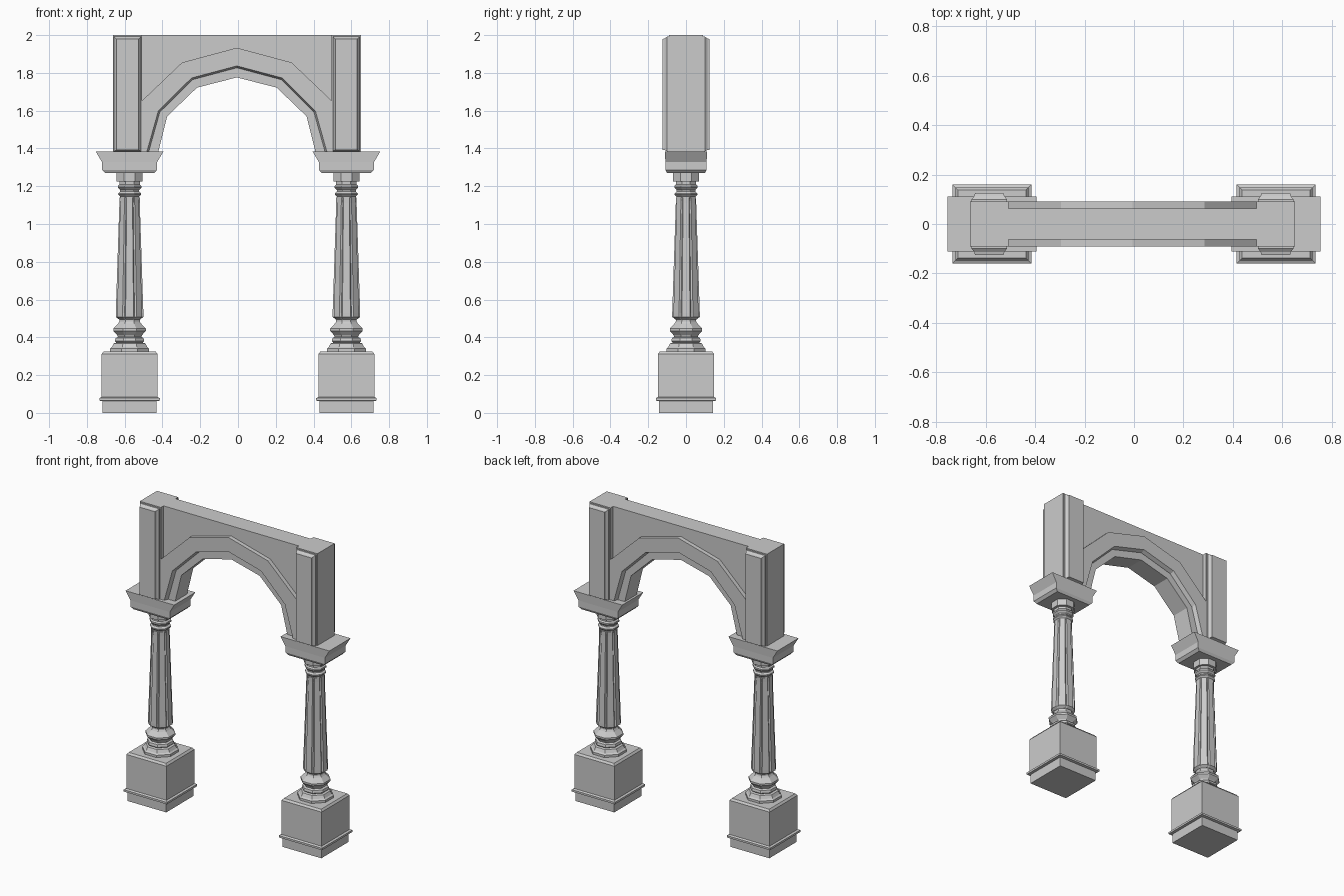
import bpy, bmesh
from math import cos, sin, pi, radians

if "Cube" in bpy.data.objects:
    bpy.data.objects.remove(bpy.data.objects["Cube"])


def loft(name, rings):
    """Skin a list of equal-length point rings and cap both ends."""
    bm = bmesh.new()
    rows = [[bm.verts.new(p) for p in ring] for ring in rings]
    n = len(rows[0])
    for a, b in zip(rows, rows[1:]):
        for i in range(n):
            j = (i + 1) % n
            bm.faces.new((a[i], a[j], b[j], b[i]))
    bm.faces.new(rows[0])
    bm.faces.new(rows[-1])
    bmesh.ops.recalc_face_normals(bm, faces=bm.faces)
    # concave caps are split into triangles
    bmesh.ops.triangulate(bm, faces=[f for f in bm.faces if len(f.verts) > 8])
    me = bpy.data.meshes.new(name)
    bm.to_mesh(me)
    bm.free()
    ob = bpy.data.objects.new(name, me)
    bpy.context.collection.objects.link(ob)
    return ob


def rect_stack(name, cx, steps):
    """Stack of rectangles: (half x, half y, z)."""
    return loft(name, [[(cx - hx, -hy, z), (cx + hx, -hy, z),
                        (cx + hx, hy, z), (cx - hx, hy, z)] for hx, hy, z in steps])


def oct_stack(name, cx, steps):
    """Turned octagonal part: (half width across flats, z)."""
    k = 1 / cos(pi / 8)
    return loft(name, [[(cx + h * k * cos(pi / 8 + i * pi / 4), h * k * sin(pi / 8 + i * pi / 4), z)
                        for i in range(8)] for h, z in steps])


def fluted(name, cx, steps):
    """Eight flat staves separated by narrow grooves."""
    rings = []
    for h, depth, z in steps:
        ring = []
        for i in range(8):
            for off, r in ((-16, h / cos(radians(16))), (16, h / cos(radians(16))), (22.5, h * depth)):
                a = i * pi / 4 + radians(off)
                ring.append((cx + r * cos(a), r * sin(a), z))
        rings.append(ring)
    return loft(name, rings)


def prism(name, layers):
    """Extrude along y: (y, outline in x/z)."""
    return loft(name, [[(x, y, z) for x, z in pts] for y, pts in layers])


# Columns
for side, s in (("left", -1), ("right", 1)):
    cx = 0.574 * s
    rect_stack(side + "_plinth", cx, [
        (.143, .143, 0), (.143, .143, .062), (.160, .160, .065), (.160, .160, .078),
        (.148, .148, .084), (.148, .148, .312), (.138, .138, .325)])
    oct_stack(side + "_column_base", cx, [
        (.104, .325), (.104, .340), (.094, .348), (.084, .368), (.070, .372), (.078, .380),
        (.074, .396), (.062, .402), (.066, .412), (.086, .434), (.086, .446),
        (.060, .474), (.054, .484), (.054, .51)])
    fluted(side + "_shaft", cx, [
        (.056, 1, .495), (.073, .98, .508), (.073, .93, .53), (.054, .93, 1.11), (.054, 1, 1.14)])
    oct_stack(side + "_neck", cx, [
        (.050, 1.13), (.050, 1.145), (.060, 1.155), (.060, 1.162), (.050, 1.172), (.050, 1.18),
        (.062, 1.192), (.062, 1.202), (.054, 1.210), (.054, 1.225), (.069, 1.226), (.069, 1.275)])
    rect_stack(side + "_capital", cx, [
        (.130, .100, 1.270), (.146, .109, 1.287), (.146, .109, 1.328), (.180, .112, 1.385)])

# Arch assembly, a hair left of centre as in the drawing
AX, Z0, TOP = -.006, 1.385, 2.0


def mirrored(half):
    """Complete a left-to-apex polyline across the arch axis."""
    return [(AX + x, z) for x, z in half] + [(AX - x, z) for x, z in reversed(half) if x]


inner = mirrored([(-.415, Z0), (-.369, 1.57), (-.211, 1.722), (0, 1.776)])
rim_back = mirrored([(-.466, Z0), (-.408, 1.592), (-.235, 1.764), (0, 1.827)])
rim_front = mirrored([(-.476, Z0), (-.416, 1.598), (-.240, 1.773), (0, 1.837)])
outer = mirrored([(-.505, Z0), (-.505, 1.65), (-.290, 1.855), (0, 1.933)])

wall = inner + [(AX + .51, Z0), (AX + .51, TOP), (AX - .51, TOP), (AX - .51, Z0)]
prism("spandrel_wall", [(-.063, wall), (.063, wall)])
front, back = rim_front + outer[::-1], rim_back + outer[::-1]
for label, s in (("front", -1), ("back", 1)):
    prism(label + "_arch_moulding", [(s * .06, back), (s * .066, back), (s * .091, front)])

# Piers with raised bevelled panels front and back
for side, s in (("left", -1), ("right", 1)):
    px = AX + .579 * s
    rect_stack(side + "_pier", px, [(.078, .091, Z0), (.078, .091, TOP)])
    for label, f in (("front", -1), ("back", 1)):
        layers = []
        for y, inset in ((.085, 0), (.100, 0), (.113, .010), (.125, .013)):
            w, lo, hi = .071 - inset, Z0 + inset * .6, 1.992 - inset
            layers.append((f * y, [(px - w, lo), (px + w, lo), (px + w, hi), (px - w, hi)]))
        prism(side + "_pier_panel_" + label, layers)
